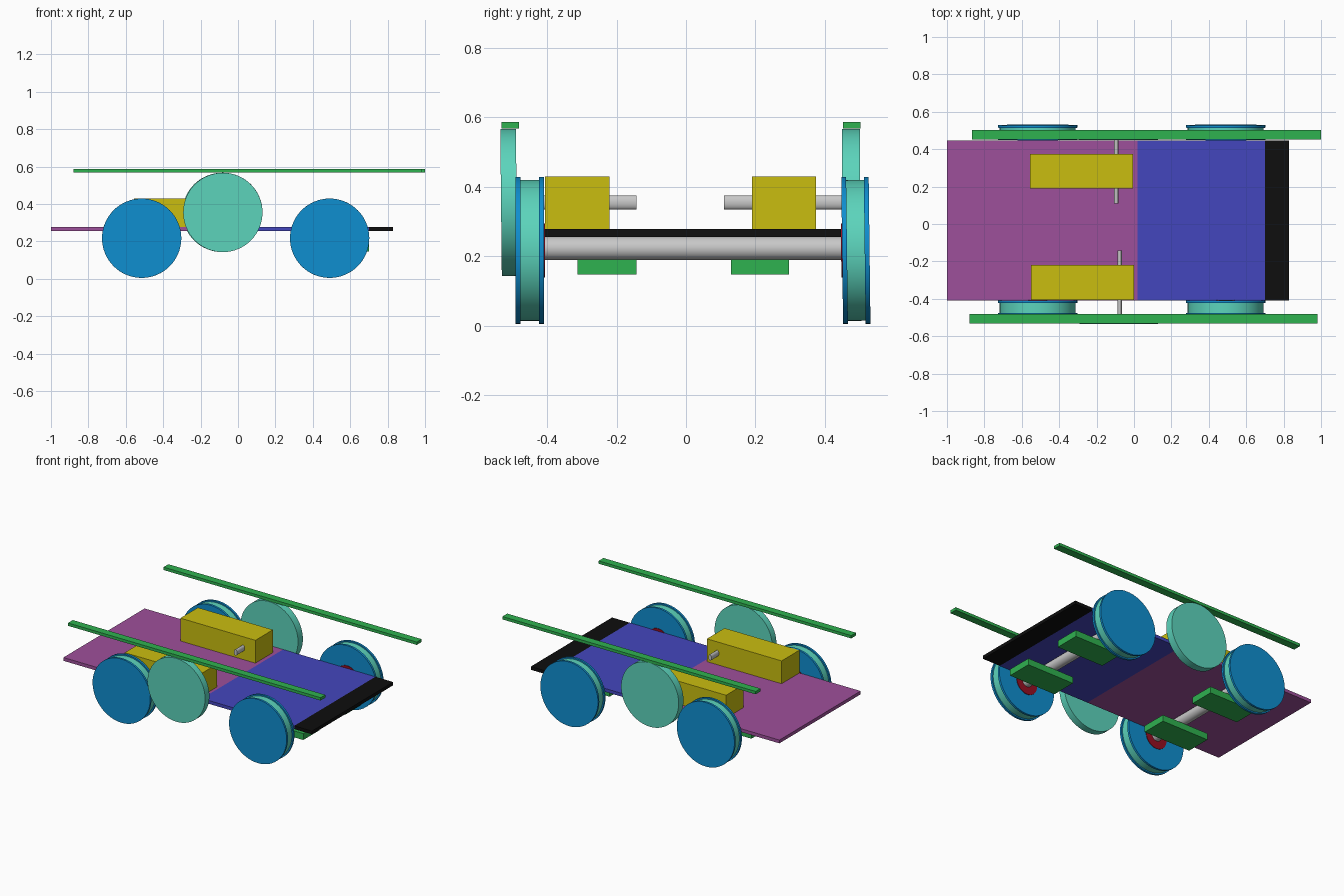
import bpy, math

if "Cube" in bpy.data.objects:
    bpy.data.objects.remove(bpy.data.objects["Cube"])


def material(name, r, g, b):
    m = bpy.data.materials.new(name)
    lin = [((c / 255 + 0.055) / 1.055) ** 2.4 if c > 10 else c / 255 / 12.92 for c in (r, g, b)]
    m.diffuse_color = (*lin, 1)
    m.use_nodes = True
    m.node_tree.nodes["Principled BSDF"].inputs["Base Color"].default_value = m.diffuse_color
    return m


PURPLE = material("purple", 158, 80, 155)
BLUE = material("deep_blue", 68, 70, 190)
BLACK = material("black", 14, 14, 14)
YELLOW = material("yellow", 202, 190, 16)
GREEN = material("green", 47, 178, 80)
WHEEL = material("wheel_blue", 15, 142, 208)
TEAL = material("teal", 92, 212, 188)
GREY = material("grey", 200, 200, 200)
RED = material("dark_red", 150, 14, 34)


def box(name, mat, x, y, z):
    """Box from (min, max) ranges."""
    bpy.ops.mesh.primitive_cube_add(size=1, location=[sum(r) / 2 for r in (x, y, z)])
    o = bpy.context.object
    o.name = name
    o.scale = [r[1] - r[0] for r in (x, y, z)]
    bpy.ops.object.transform_apply(location=False, rotation=False, scale=True)
    o.data.materials.append(mat)
    return o


def disc(name, mat, x, z, r, y, tilt=0, squash=1):
    """Cylinder along y, tilted about its middle, optionally flattened in x."""
    bpy.ops.mesh.primitive_cylinder_add(vertices=64, radius=r, depth=y[1] - y[0],
                                        location=(x, sum(y) / 2, z),
                                        rotation=(math.pi / 2 + math.radians(tilt), 0, 0))
    o = bpy.context.object
    o.name = name
    o.scale.x = squash
    o.data.materials.append(mat)
    bpy.ops.object.shade_smooth_by_angle(angle=math.radians(35))
    return o


# Deck in three coloured sections
DY, DZ = (-0.408, 0.446), (0.256, 0.278)
box("deck_rear", PURPLE, (-1.0, 0.02), DY, DZ)
box("deck_front", BLUE, (0.02, 0.70), DY, DZ)
box("deck_edge", BLACK, (0.70, 0.83), DY, DZ)

# Motors with flattened output shafts
box("motor_left", YELLOW, (-0.55, 0.0), (-0.406, -0.22), (0.278, 0.43))
box("motor_right", YELLOW, (-0.557, -0.005), (0.19, 0.374), (0.278, 0.43))
disc("shaft_left", GREY, -0.077, 0.355, 0.02, (-0.488, -0.142), squash=0.58)
disc("shaft_right", GREY, -0.095, 0.355, 0.02, (0.11, 0.452), squash=0.58)

# Drive rollers and the long bars resting on them
disc("roller_left", TEAL, -0.081, 0.355, 0.212, (-0.533, -0.488), tilt=0.6)
disc("roller_right", TEAL, -0.085, 0.355, 0.212, (0.45, 0.501))
box("bar_left", GREEN, (-0.88, 0.98), (-0.531, -0.481), (0.568, 0.587))
box("bar_right", GREEN, (-0.865, 1.0), (0.452, 0.503), (0.568, 0.587))

# Axles, bearing blocks and flanged wheels
for end, wx, bx in (("rear", -0.515, (-0.69, -0.345)), ("front", 0.49, (0.355, 0.70))):
    disc(end + "_axle", GREY, wx, 0.223, 0.034, (-0.41, 0.447))
    box(end + "_block_left", GREEN, bx, (-0.313, -0.143), (0.147, 0.19))
    box(end + "_block_right", GREEN, bx, (0.129, 0.297), (0.147, 0.19))
    for side, y0, y1, tilt, hub in (("left", -0.491, -0.409, 0, 1), ("right", 0.45, 0.529, 0.7, -1)):
        n = f"{end}_wheel_{side}_"
        s = math.sin(math.radians(tilt))
        disc(n + "rim", TEAL, wx, 0.217, 0.203, (y0 + 0.01, y1 - 0.01), tilt)
        disc(n + "flange_a", WHEEL, wx, 0.217, 0.212, (y0, y0 + 0.014), tilt)
        disc(n + "flange_b", WHEEL, wx, 0.217, 0.212, (y1 - 0.014, y1), tilt)
        face = y1 if hub > 0 else y0
        disc(n + "hub", RED, wx, 0.217, 0.078, (face - 0.003, face + 0.003), tilt)
